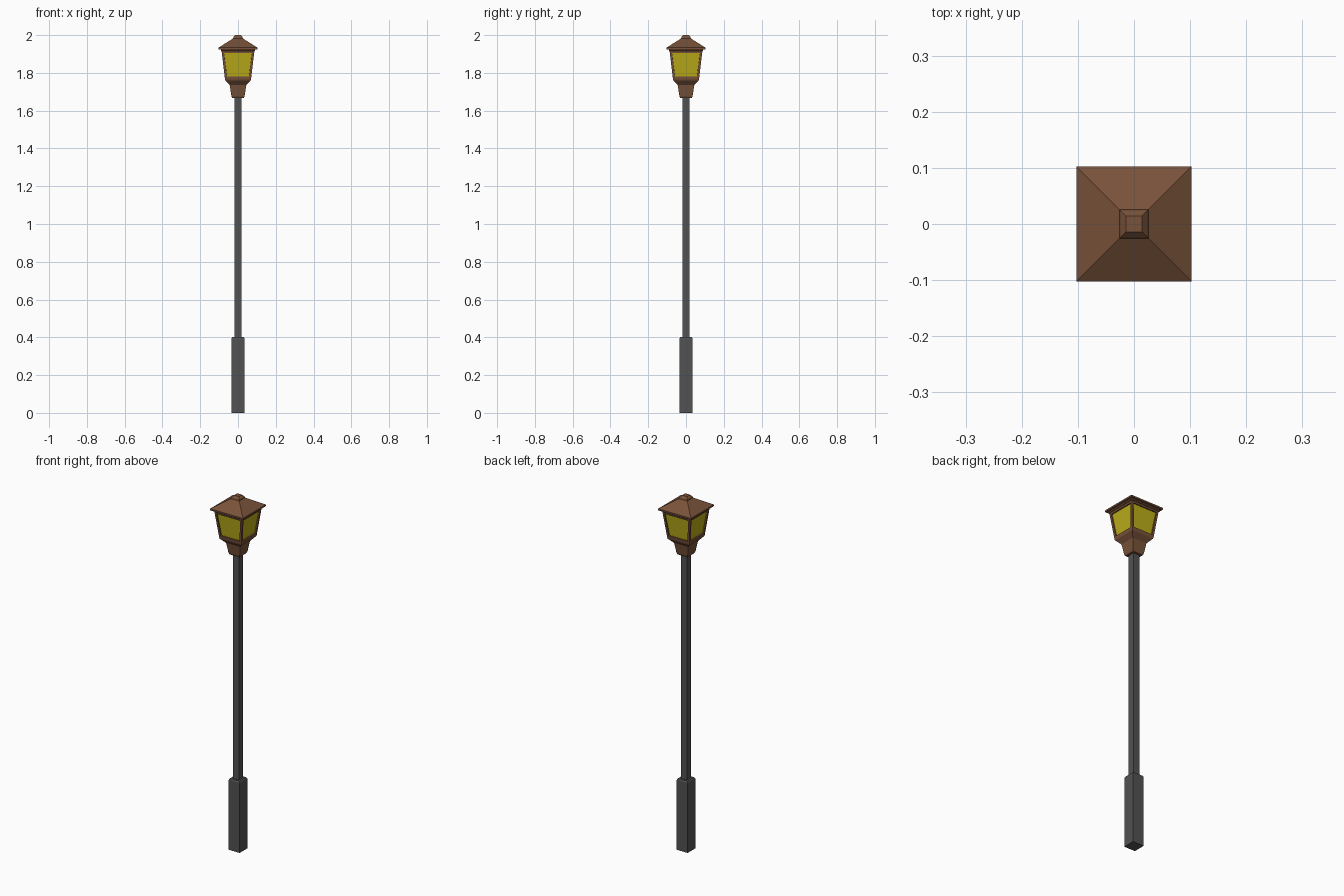
import bpy, bmesh

if "Cube" in bpy.data.objects:
    bpy.data.objects.remove(bpy.data.objects["Cube"])


def material(name, color):
    m = bpy.data.materials.new(name)
    m.diffuse_color = (*color, 1)
    m.use_nodes = True
    m.node_tree.nodes["Principled BSDF"].inputs["Base Color"].default_value = m.diffuse_color
    return m


def loft(name, rings, mat, caps=True, frame=None):
    """Stack square rings (half width, z); optionally cut windows in the band `frame`."""
    bm = bmesh.new()
    loops = [[bm.verts.new((sx * r, sy * r, z))
              for sx, sy in ((-1, -1), (1, -1), (1, 1), (-1, 1))] for r, z in rings]
    bands = []
    for a, b in zip(loops, loops[1:]):
        bands.append([bm.faces.new((a[i], a[(i + 1) % 4], b[(i + 1) % 4], b[i]))
                      for i in range(4)])
    if caps:
        bm.faces.new(loops[0][::-1])
        bm.faces.new(loops[-1])
    if frame is not None:
        bm.normal_update()
        panes = bands[frame]
        bmesh.ops.inset_individual(bm, faces=panes, thickness=0.017)
        bmesh.ops.inset_individual(bm, faces=panes, thickness=0.0005, depth=-0.007)
        bmesh.ops.delete(bm, geom=panes, context='FACES')
    me = bpy.data.meshes.new(name)
    bm.to_mesh(me)
    bm.free()
    me.materials.append(mat)
    ob = bpy.data.objects.new(name, me)
    bpy.context.collection.objects.link(ob)
    return ob


iron = material("iron", (0.085, 0.085, 0.085))
copper = material("copper", (0.19, 0.085, 0.042))
amber = material("amber_glass", (0.50, 0.42, 0.01))

# Post
loft("post_base", [(0.034, 0), (0.034, 0.395), (0.030, 0.402)], iron)
loft("pole", [(0.019, 0.40), (0.019, 1.675)], iron)

# Lantern holder flaring up into the framed body
loft("lantern_holder", [(0.031, 1.668), (0.035, 1.678), (0.044, 1.735),
                        (0.067, 1.76)], copper)
loft("lantern_frame", [(0.067, 1.76), (0.069, 1.767), (0.087, 1.917)],
     copper, caps=False, frame=1)

# Glass panes just behind the window openings
loft("glass", [(0.0625, 1.772), (0.0795, 1.914)], amber, caps=False)

# Roof with rim, eave and small cap
loft("roof_rim", [(0.087, 1.915), (0.091, 1.918), (0.091, 1.927)], copper)
loft("roof", [(0.1025, 1.925), (0.1025, 1.934), (0.026, 1.982),
              (0.024, 1.990), (0.0145, 2.0)], copper)
